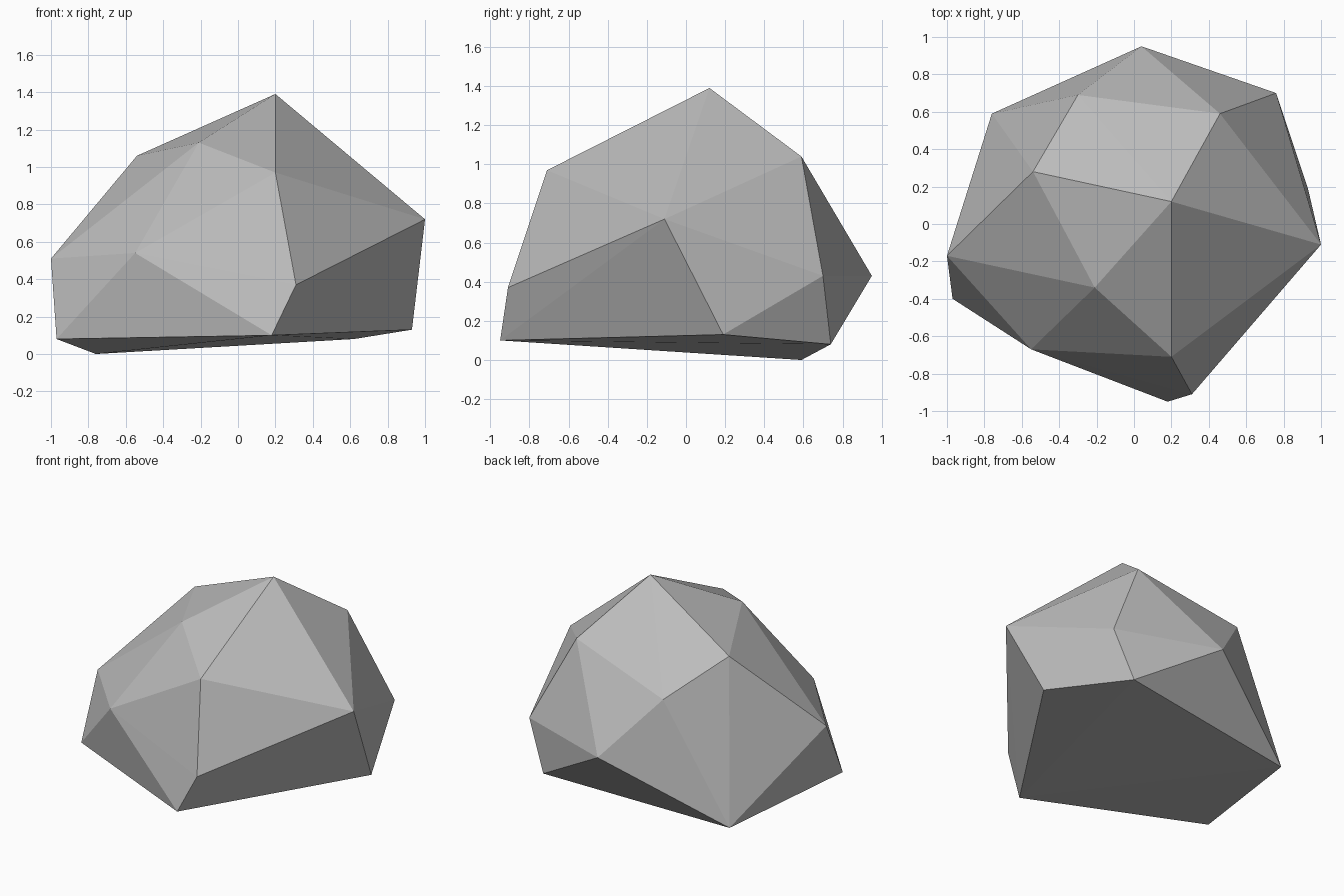
import bpy
import bmesh

default = bpy.data.objects.get("Cube")
if default:
    bpy.data.objects.remove(default, do_unlink=True)

# Plain grey stone colour
stone = bpy.data.materials.new("stone_grey")
stone.use_nodes = True
grey = (0.5, 0.5, 0.5, 1)
stone.diffuse_color = grey
stone.node_tree.nodes["Principled BSDF"].inputs["Base Color"].default_value = grey

# Corners of the boulder, ring by ring
crown = [(0.2, 0.12, 1.39), (-0.54, 0.28, 1.06), (-0.3, 0.69, 0.84),
         (0.46, 0.59, 1.04), (0.2, -0.71, 0.97), (-0.21, -0.34, 1.13)]
girth = [(0.04, 0.95, 0.43), (0.76, 0.7, 0.43), (1, -0.11, 0.72),
         (0.31, -0.91, 0.37), (-0.55, -0.67, 0.54), (-1, -0.17, 0.51)]
base = [(0.18, -0.95, 0.1), (-0.97, -0.4, 0.08), (-0.76, 0.59, 0),
        (0.62, 0.74, 0.08), (0.93, 0.19, 0.13)]

# Wrap the corners in flat facets
bm = bmesh.new()
for corner in crown + girth + base:
    bm.verts.new(corner)
bmesh.ops.convex_hull(bm, input=bm.verts[:])
bmesh.ops.recalc_face_normals(bm, faces=bm.faces[:])

mesh = bpy.data.meshes.new("boulder")
bm.to_mesh(mesh)
bm.free()
mesh.materials.append(stone)
boulder = bpy.data.objects.new("boulder", mesh)
bpy.context.collection.objects.link(boulder)
